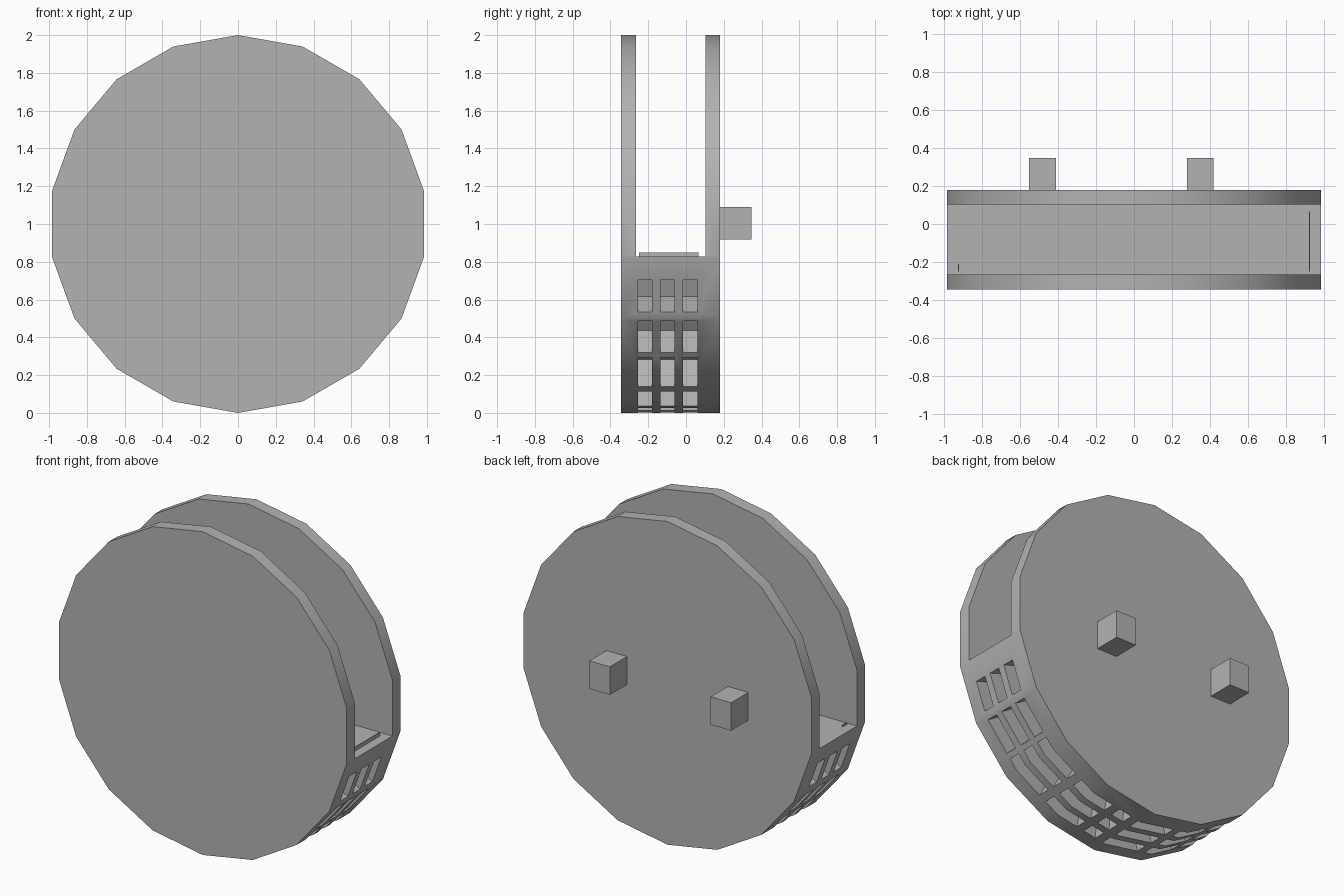
import bpy, bmesh
from math import sin, cos, radians

cube = bpy.data.objects.get("Cube")
if cube:
    bpy.data.objects.remove(cube, do_unlink=True)

grey = bpy.data.materials.new("plain_grey")
grey.use_nodes = True
colour = (0.45, 0.45, 0.45, 1)
grey.diffuse_color = colour
grey.node_tree.nodes["Principled BSDF"].inputs["Base Color"].default_value = colour


def add_prism(bm, points, y0, y1):
    """Extrude a closed (x, z) outline from y0 to y1."""
    front = [bm.verts.new((x, y0, z)) for x, z in points]
    back = [bm.verts.new((x, y1, z)) for x, z in points]
    faces = [bm.faces.new(front), bm.faces.new(back[::-1])]
    for i in range(len(points)):
        j = (i + 1) % len(points)
        faces.append(bm.faces.new((front[j], front[i], back[i], back[j])))
    bmesh.ops.recalc_face_normals(bm, faces=faces)


def make_object(name, bm):
    mesh = bpy.data.meshes.new(name)
    bm.to_mesh(mesh)
    bm.free()
    mesh.materials.append(grey)
    obj = bpy.data.objects.new(name, mesh)
    bpy.context.collection.objects.link(obj)
    return obj


def box(x0, x1, z0, z1):
    return [(x0, z0), (x1, z0), (x1, z1), (x0, z1)]


def polar(r, degrees):
    """Point on the wheel, measured downwards from the +x side."""
    a = radians(degrees)
    return r * cos(a), 1 - r * sin(a)


def cut(target, cutter):
    mod = target.modifiers.new("cut", 'BOOLEAN')
    mod.operation = 'DIFFERENCE'
    mod.solver = 'EXACT'
    mod.object = cutter
    bpy.context.view_layer.objects.active = target
    bpy.ops.object.modifier_apply(modifier=mod.name)
    bpy.data.objects.remove(cutter, do_unlink=True)


# Eighteen-sided wheel body
FRONT, BACK, FLOOR = -0.345, 0.18, 0.828
bm = bmesh.new()
add_prism(bm, [polar(1, 10 + 20 * i) for i in range(18)], FRONT, BACK)
body = make_object("wheel_body", bm)

# Open slot between the two side plates
bm = bmesh.new()
add_prism(bm, box(-1.2, 1.2, FLOOR, 2.2), -0.265, 0.103)
cut(body, make_object("slot_cutter", bm))

# Grille pockets around the lower rim, each block split by two ribs
blocks = [(17.5, 28), (31, 43.5), (45.5, 61), (64, 78), (81, 86),
          (89, 104), (107, 120), (123, 136), (139, 150), (153, 163)]
bm = bmesh.new()
for a, b in blocks:
    outline = [polar(0.82, a), polar(1.06, a), polar(1.06, b), polar(0.82, b)]
    for k in range(3):
        y = -0.255 + 0.12 * k
        add_prism(bm, outline, y, y + 0.075)
cut(body, make_object("pocket_cutter", bm))

# Square pegs on the back
pegs = []
for name, x in (("right_peg", -0.482), ("left_peg", 0.348)):
    bm = bmesh.new()
    add_prism(bm, box(x - 0.07, x + 0.07, 0.917, 1.09), BACK - 0.01, 0.347)
    pegs.append(make_object(name, bm))

# Thin ridges standing on the slot floor
bm = bmesh.new()
add_prism(bm, box(0.921, 0.927, FLOOR - 0.01, 0.85), -0.25, 0.065)
add_prism(bm, box(-0.927, -0.922, FLOOR - 0.01, 0.84), -0.25, -0.21)
make_object("floor_ridges", bm)

# Smooth rim with crisp edges
bpy.ops.object.select_all(action='DESELECT')
body.select_set(True)
bpy.context.view_layer.objects.active = body
bpy.ops.object.shade_smooth_by_angle(angle=radians(30))
